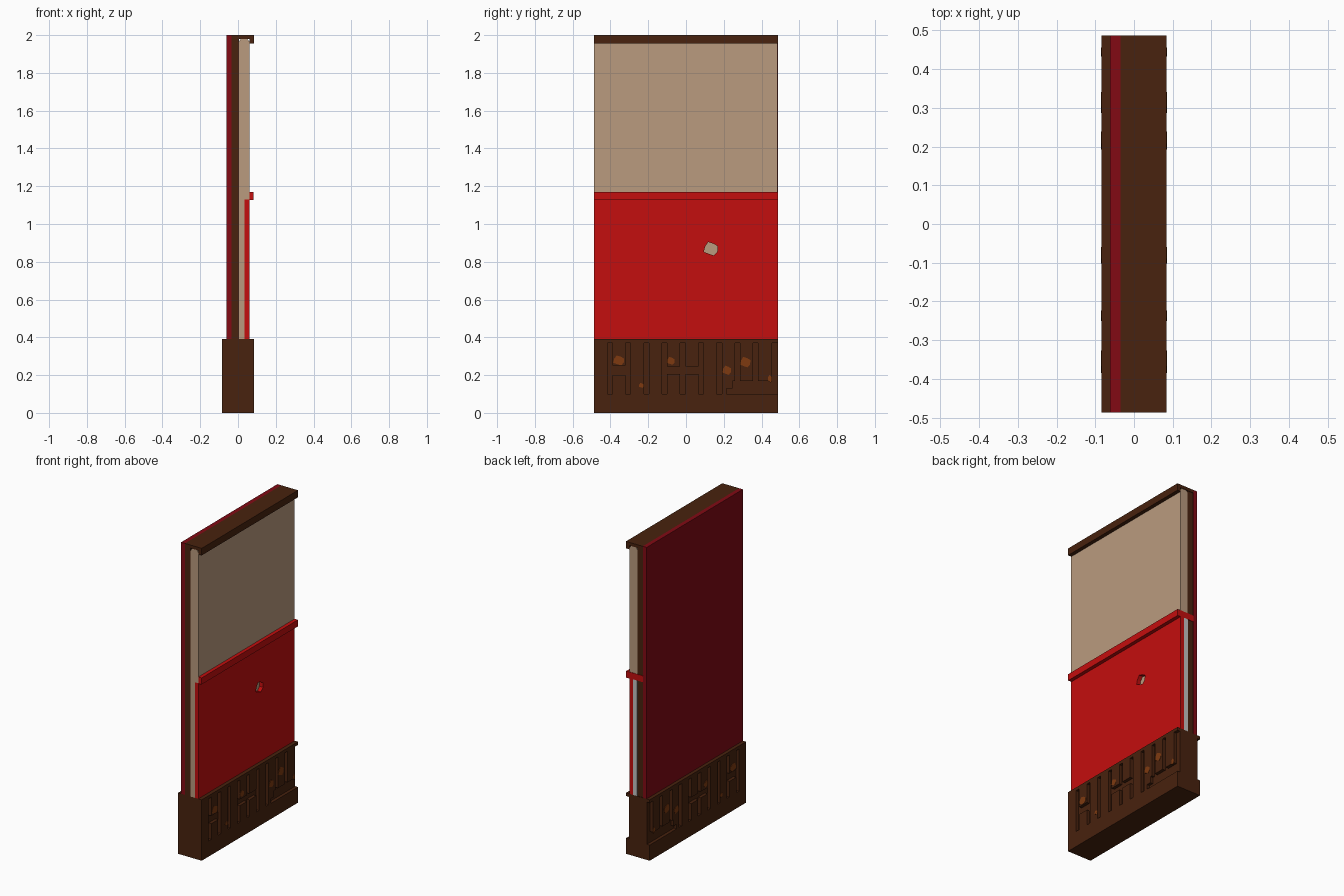
import bpy, bmesh, math

old = bpy.data.objects.get("Cube")
if old:
    bpy.data.objects.remove(old, do_unlink=True)

Y = 0.487           # half length of the wall
TILE_Z0, TILE_Z1 = 0.39, 1.13
COLS, ROWS = 8, 6


def material(name, rgb):
    lin = [(c / 255 / 12.92) if c < 11 else ((c / 255 + 0.055) / 1.055) ** 2.4 for c in rgb]
    m = bpy.data.materials.new(name)
    m.use_nodes = True
    m.diffuse_color = (*lin, 1)
    m.node_tree.nodes["Principled BSDF"].inputs["Base Color"].default_value = (*lin, 1)
    return m


BROWN = material("dark wood", (72, 34, 14))
ORANGE = material("bare wood", (126, 58, 16))
BEIGE = material("beige plaster", (186, 155, 126))
RED = material("tile red", (196, 14, 14))
WHITE = material("tile white", (196, 196, 196))
MAROON = material("dark red", (130, 10, 20))


def finish(bm, name, *mats):
    bmesh.ops.recalc_face_normals(bm, faces=bm.faces)
    me = bpy.data.meshes.new(name)
    bm.to_mesh(me)
    bm.free()
    ob = bpy.data.objects.new(name, me)
    bpy.context.collection.objects.link(ob)
    for m in mats:
        me.materials.append(m)
    return ob


def add_box(bm, x, y, z):
    vs = bmesh.ops.create_cube(bm, size=1)["verts"]
    for v in vs:
        v.co = [r[0] + (c + 0.5) * (r[1] - r[0]) for c, r in zip(v.co, (x, y, z))]


def box(name, mat, *boxes):
    bm = bmesh.new()
    for b in boxes:
        add_box(bm, *b)
    return finish(bm, name, mat)


def add_prism(bm, points, offset):
    """Close a polygon and push it along offset."""
    f = bm.faces.new([bm.verts.new(p) for p in points])
    g = bmesh.ops.extrude_face_region(bm, geom=[f])["geom"]
    bmesh.ops.translate(bm, vec=offset, verts=[v for v in g if isinstance(v, bmesh.types.BMVert)])


def blob(x, y, z, ry, rz):
    """Ragged outline in the plane of the wall."""
    wobble = (1, 0.8, 1.05, 0.9, 1.1, 0.75, 1, 0.95)
    return [(x, y + ry * w * math.cos(math.tau * (i + 0.5) / 8),
             z + rz * w * math.sin(math.tau * (i + 0.5) / 8)) for i, w in enumerate(wobble)]


def cut(ob, cutter):
    mod = ob.modifiers.new("cut", "BOOLEAN")
    mod.operation, mod.solver, mod.object = "DIFFERENCE", "EXACT", cutter
    mod.use_self = True
    cutter.hide_render = True
    bpy.context.view_layer.update()
    me = bpy.data.meshes.new_from_object(ob.evaluated_get(bpy.context.evaluated_depsgraph_get()))
    ob.modifiers.clear()
    ob.data = me
    bpy.data.objects.remove(cutter, do_unlink=True)


# Wooden base with upright grooves and broken planks on both faces
base = box("base", BROWN, ((-0.084, 0.084), (-Y, Y), (0, 0.39)))
slots = [(-0.403 + 0.0965 * i - 0.0135, -0.403 + 0.0965 * i + 0.0135, 0.1, 0.37) for i in range(9)]
slots += [(0.455, 0.52, 0.1, 0.37), (-0.40, -0.31, 0.20, 0.25), (-0.10, 0.08, 0.205, 0.245),
          (0.215, 0.50, 0.1, 0.13), (0.245, 0.46, 0.12, 0.17)]
grooves = box("groove_cutter", BROWN, *[
    (sorted((s * 0.064, s * 0.12)), (y0, y1), (z0, z1))
    for s in (-1, 1) for y0, y1, z0, z1 in slots])
cut(base, grooves)

# Worn patches of bare wood on the planks
bm = bmesh.new()
for s in (-1, 1):
    for y, z, ry, rz in ((-0.355, 0.277, 0.030, 0.028), (-0.236, 0.145, 0.014, 0.014),
                         (-0.08, 0.275, 0.022, 0.022), (0.217, 0.225, 0.024, 0.026),
                         (0.315, 0.268, 0.028, 0.030), (0.445, 0.18, 0.012, 0.022)):
        add_prism(bm, blob(s * 0.0835, y, z, ry, rz), (s * 0.002, 0, 0))
finish(bm, "worn_patches", ORANGE)

# Back panel and wooden spine
box("back_panel", MAROON, ((-0.062, -0.035), (-Y, Y), (0.39, 2)))
box("spine", BROWN, ((-0.035, 0.005), (-Y, 0.484), (0.39, 1.98)))

# Plaster sheet, thicker above the tiles, with a chamfered top
bm = bmesh.new()
profile = [(0.005, 0.39), (0.035, 0.39), (0.035, 1.13), (0.06, 1.13),
           (0.06, 1.965), (0.05, 1.98), (0.015, 1.98), (0.005, 1.965)]
add_prism(bm, [(x, -Y, z) for x, z in profile], (0, Y + 0.484, 0))
finish(bm, "plaster", BEIGE)

# Chequered tiles with one chipped hole
tiles = box("tiles", RED, ((0.035, 0.06), (-Y, Y), (TILE_Z0, TILE_Z1)))
bm = bmesh.new()
add_prism(bm, blob(0.02, 0.133, 0.868, 0.038, 0.038), (0.06, 0, 0))
cut(tiles, finish(bm, "hole_cutter", RED))
cw, ch = 2 * Y / COLS, (TILE_Z1 - TILE_Z0) / ROWS
bm = bmesh.new()
bm.from_mesh(tiles.data)
cuts = [((0, -Y + cw * i, 0), (0, 1, 0)) for i in range(1, COLS)]
cuts += [((0, 0, TILE_Z0 + ch * i), (0, 0, 1)) for i in range(1, ROWS)]
for co, no in cuts:
    bmesh.ops.bisect_plane(bm, geom=bm.verts[:] + bm.edges[:] + bm.faces[:], plane_co=co, plane_no=no)
for f in bm.faces:
    c = f.calc_center_median()
    col = min(COLS - 1, max(0, int((c.y + Y) / cw)))
    row = min(ROWS - 1, max(0, int((c.z - TILE_Z0) / ch)))
    f.material_index = (col + row + 1) % 2
bm.to_mesh(tiles.data)
bm.free()
tiles.data.materials.clear()
tiles.data.materials.append(RED)
tiles.data.materials.append(WHITE)
box("tile_end_strip", WHITE, ((0.005, 0.035), (0.484, Y), (TILE_Z0, TILE_Z1)))

# Red rail above the tiles, returning around one end
box("rail", RED, ((0.06, 0.083), (-Y, Y), (1.128, 1.17)))
box("rail_return", RED, ((-0.035, 0.06), (0.484, Y), (1.13, 1.17)))

# Wooden cap with a drip lip
bm = bmesh.new()
cap = [(-0.035, 1.98), (0.06, 1.98), (0.06, 1.955), (0.084, 1.955), (0.084, 2), (-0.035, 2)]
add_prism(bm, [(x, -Y, z) for x, z in cap], (0, 2 * Y, 0))
finish(bm, "cap", BROWN)
